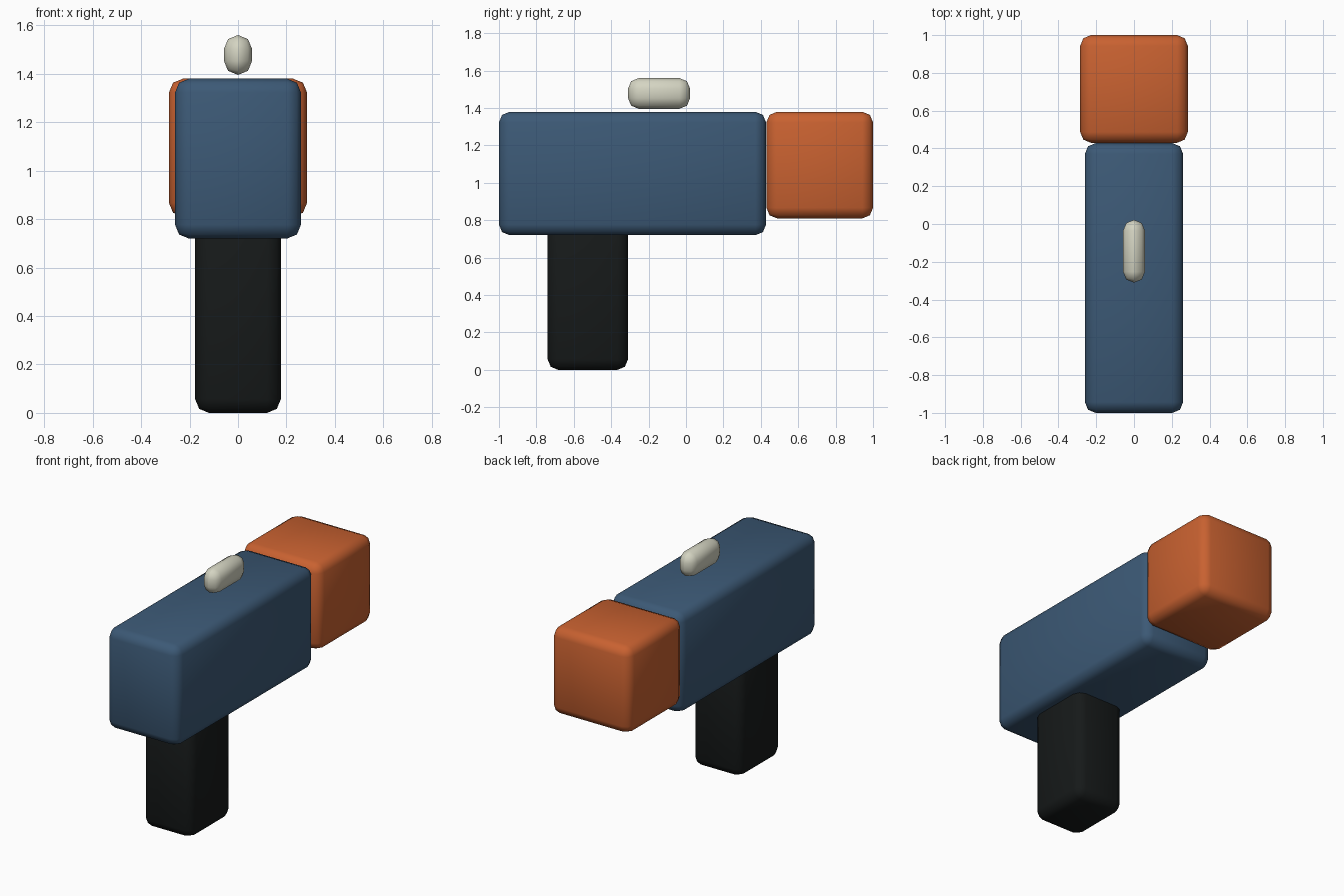
import bpy

if "Cube" in bpy.data.objects:
    bpy.data.objects.remove(bpy.data.objects["Cube"])


def material(name, color):
    mat = bpy.data.materials.new(name)
    mat.diffuse_color = (*color, 1.0)
    mat.use_nodes = True
    mat.node_tree.nodes["Principled BSDF"].inputs["Base Color"].default_value = mat.diffuse_color
    return mat


def rounded_block(name, low, high, bevel, mat):
    """Box between two corners with softly bevelled edges."""
    center = [(a + b) / 2 for a, b in zip(low, high)]
    bpy.ops.mesh.primitive_cube_add(size=1, location=center)
    obj = bpy.context.object
    obj.name = name
    obj.scale = [b - a for a, b in zip(low, high)]
    bpy.ops.object.transform_apply(location=False, rotation=False, scale=True)
    obj.data.materials.append(mat)
    bpy.ops.object.shade_smooth()
    mod = obj.modifiers.new("soft_edges", "BEVEL")
    mod.width = bevel
    mod.segments = 2
    mod.limit_method = 'NONE'
    return obj


blue = material("blue_shell", (0.045, 0.10, 0.18))
orange = material("orange_tip", (0.58, 0.12, 0.03))
black = material("black_grip", (0.008, 0.010, 0.010))
cream = material("cream_sight", (0.66, 0.66, 0.54))

# Main housing
rounded_block("body", (-0.26, -1.0, 0.72), (0.26, 0.428, 1.38), 0.057, blue)
# Square end block, flush with the top of the housing
rounded_block("end_block", (-0.285, 0.43, 0.81), (0.285, 1.0, 1.38), 0.057, orange)
# Handle, let into the underside of the housing
rounded_block("grip", (-0.177, -0.74, 0.0), (0.177, -0.31, 0.79), 0.057, black)
# Small pill-shaped sight hovering just above the top
rounded_block("top_sight", (-0.058, -0.31, 1.396), (0.058, 0.022, 1.56), 0.057, cream)
